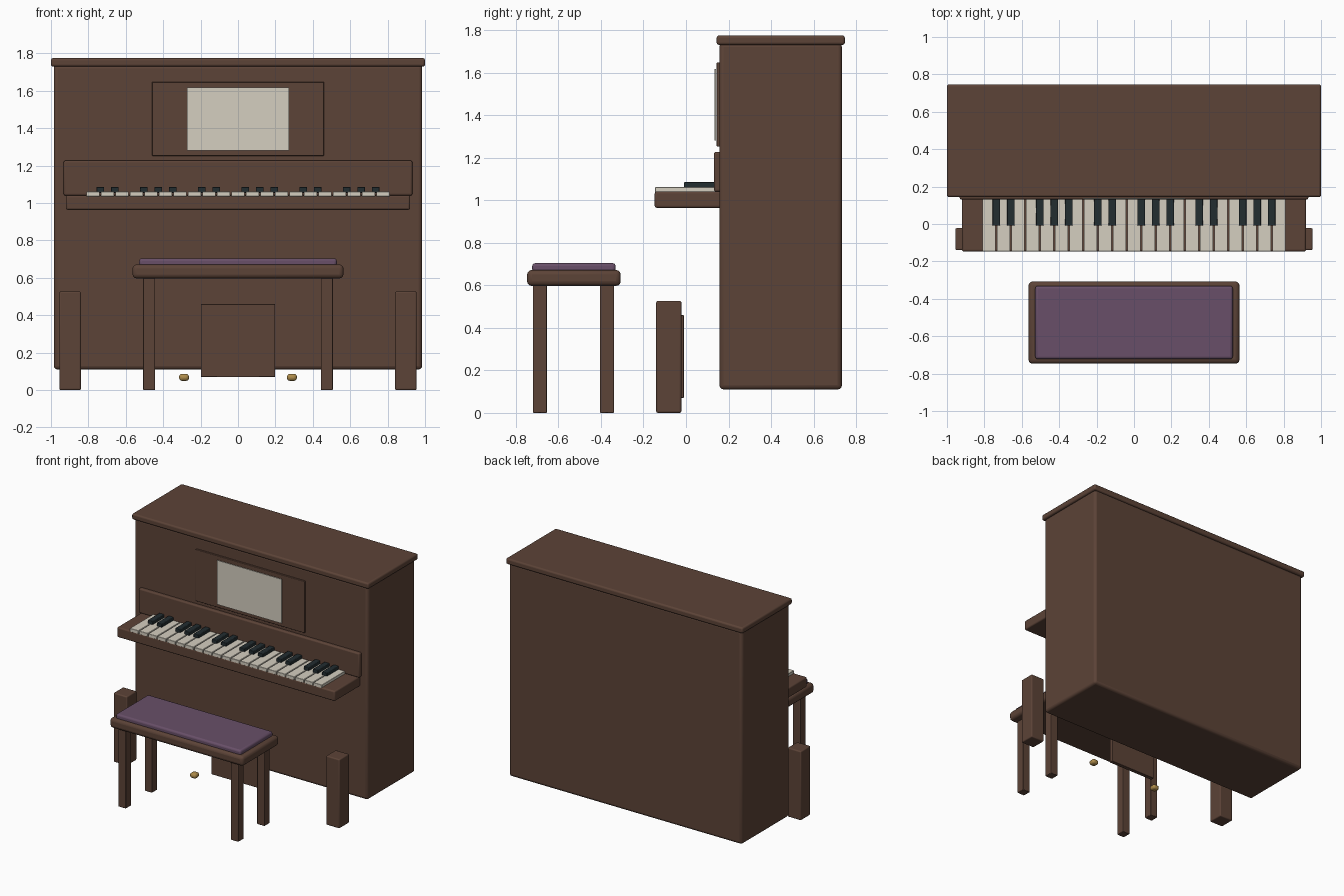
import bpy

if "Cube" in bpy.data.objects:
    bpy.data.objects.remove(bpy.data.objects["Cube"])


def material(name, rgb):
    m = bpy.data.materials.new(name)
    m.diffuse_color = (*rgb, 1)
    m.use_nodes = True
    m.node_tree.nodes["Principled BSDF"].inputs["Base Color"].default_value = m.diffuse_color
    return m


WOOD = material("wood", (0.107, 0.056, 0.038))
IVORY = material("ivory", (0.66, 0.62, 0.53))
EBONY = material("ebony", (0.016, 0.026, 0.03))
BRASS = material("brass", (0.42, 0.26, 0.07))
CLOTH = material("cloth", (0.138, 0.078, 0.138))


def block(name, xs, ys, zs, mat, bevel=0.0, segments=3):
    """Box between the given limits with rounded edges."""
    bpy.ops.mesh.primitive_cube_add(size=1, location=[sum(r) / 2 for r in (xs, ys, zs)])
    ob = bpy.context.object
    ob.name = name
    ob.scale = [r[1] - r[0] for r in (xs, ys, zs)]
    bpy.ops.object.transform_apply(location=False, rotation=False, scale=True)
    ob.data.materials.append(mat)
    if bevel:
        mod = ob.modifiers.new("rounded_edges", 'BEVEL')
        mod.width = bevel
        mod.segments = segments
        bpy.ops.object.shade_smooth_by_angle()
    return ob


# Case and lid
block("case", (-0.985, 0.985), (0.157, 0.733), (0.11, 1.74), WOOD, 0.02)
block("lid", (-1, 1), (0.144, 0.747), (1.73, 1.775), WOOD, 0.012)

# Music desk with sheet
block("music_desk", (-0.46, 0.46), (0.144, 0.17), (1.252, 1.647), WOOD, 0.004)
block("sheet_music", (-0.273, 0.273), (0.135, 0.14), (1.28, 1.617), IVORY)

# Keyboard shelf and fallboard
block("fallboard", (-0.932, 0.932), (0.131, 0.17), (1.04, 1.227), WOOD, 0.01)
block("key_shelf", (-0.92, 0.92), (-0.147, 0.18), (0.964, 1.041), WOOD, 0.01)

# Three octaves of keys
COUNT, PITCH = 21, 0.0775
left = -COUNT * PITCH / 2
for i in range(COUNT):
    x = left + i * PITCH
    block("white_key", (x + 0.003, x + PITCH - 0.003), (-0.146, 0.135),
          (1.035, 1.061), IVORY, 0.002, 1)
    if i % 7 in (1, 2, 4, 5, 6):
        block("black_key", (x - 0.021, x + 0.021), (-0.009, 0.135),
              (1.055, 1.086), EBONY, 0.004, 2)

# Lower panel
block("pedal_panel", (-0.198, 0.198), (-0.04, -0.01), (0.07, 0.46), WOOD, 0.003)

# Mirrored case legs, pedals and stool legs
for side, s in (("left", -1), ("right", 1)):
    def mirrored(a, b):
        return sorted((s * a, s * b))
    block(side + "_case_leg", mirrored(0.84, 0.955), (-0.14, -0.022), (0, 0.527), WOOD, 0.008)
    block(side + "_pedal", mirrored(0.262, 0.315), (-0.139, -0.085), (0.049, 0.087), BRASS, 0.016)
    for end, y in (("front", -0.687), ("back", -0.371)):
        block(f"stool_{end}_{side}_leg", mirrored(0.443, 0.507), (y - 0.033, y + 0.033),
              (0, 0.62), WOOD, 0.005)

# Stool seat and cushion
block("stool_seat", (-0.564, 0.564), (-0.747, -0.307), (0.597, 0.672), WOOD, 0.022)
block("cushion", (-0.528, 0.528), (-0.723, -0.331), (0.66, 0.704), CLOTH, 0.014)
